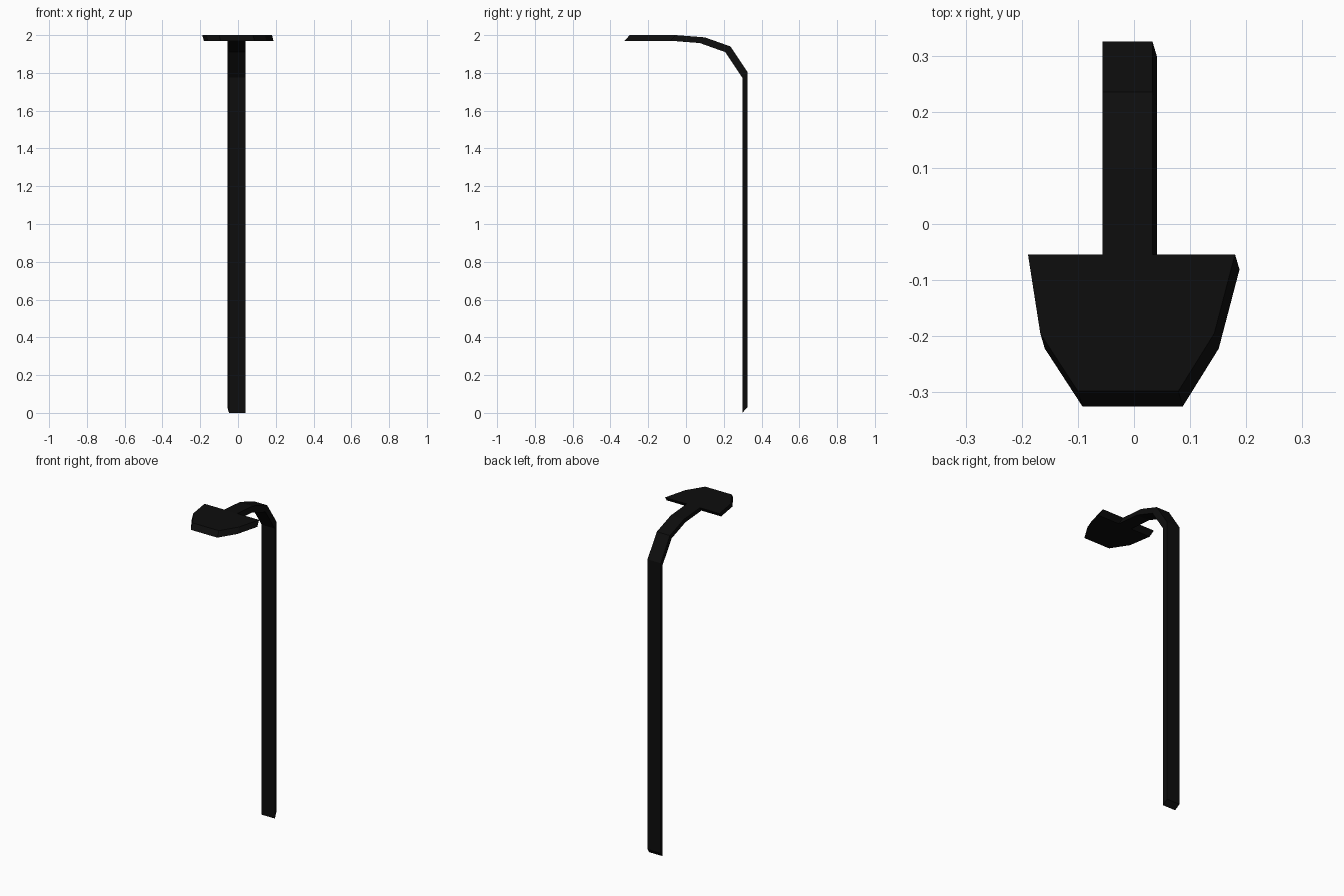
import bpy
import bmesh
from mathutils import Vector

default = bpy.data.objects.get("Cube")
if default:
    bpy.data.objects.remove(default, do_unlink=True)

black = bpy.data.materials.new("matte_black")
black.use_nodes = True
colour = (0.004, 0.004, 0.004, 1)
black.diffuse_color = colour
black.node_tree.nodes["Principled BSDF"].inputs["Base Color"].default_value = colour

# Both parts share one slanted thickness
THICKNESS = Vector((0.008, -0.027, -0.03))


def slab(name, strips):
    """Thicken a surface given as a list of polygons into a closed solid."""
    bm = bmesh.new()
    for points in strips:
        bm.faces.new([bm.verts.new(p) for p in points])
    bmesh.ops.remove_doubles(bm, verts=bm.verts[:], dist=0.0001)
    base = bm.faces[:]
    result = bmesh.ops.extrude_face_region(bm, geom=base, use_keep_orig=True)
    moved = [v for v in result["geom"] if isinstance(v, bmesh.types.BMVert)]
    bmesh.ops.translate(bm, verts=moved, vec=THICKNESS)
    bmesh.ops.recalc_face_normals(bm, faces=bm.faces[:])
    mesh = bpy.data.meshes.new(name)
    bm.to_mesh(mesh)
    bm.free()
    mesh.materials.append(black)
    obj = bpy.data.objects.new(name, mesh)
    bpy.context.collection.objects.link(obj)
    return obj


# Upright post with its curved arm: side profile swept across the width
profile = [(0.325, 0.03), (0.325, 1.805), (0.235, 1.94), (0.1, 1.988), (-0.054, 2.0)]
left, right = -0.056, 0.033
slab("post_and_arm", [
    [(left, *a), (right, *a), (right, *b), (left, *b)]
    for a, b in zip(profile, profile[1:])
])

# Flat tapered head at the end of the arm
outline = [(-0.189, -0.054), (-0.167, -0.195), (-0.1, -0.298),
           (0.079, -0.298), (0.143, -0.195), (0.18, -0.054)]
slab("tapered_head", [[(x, y, 2.0) for x, y in outline]])
